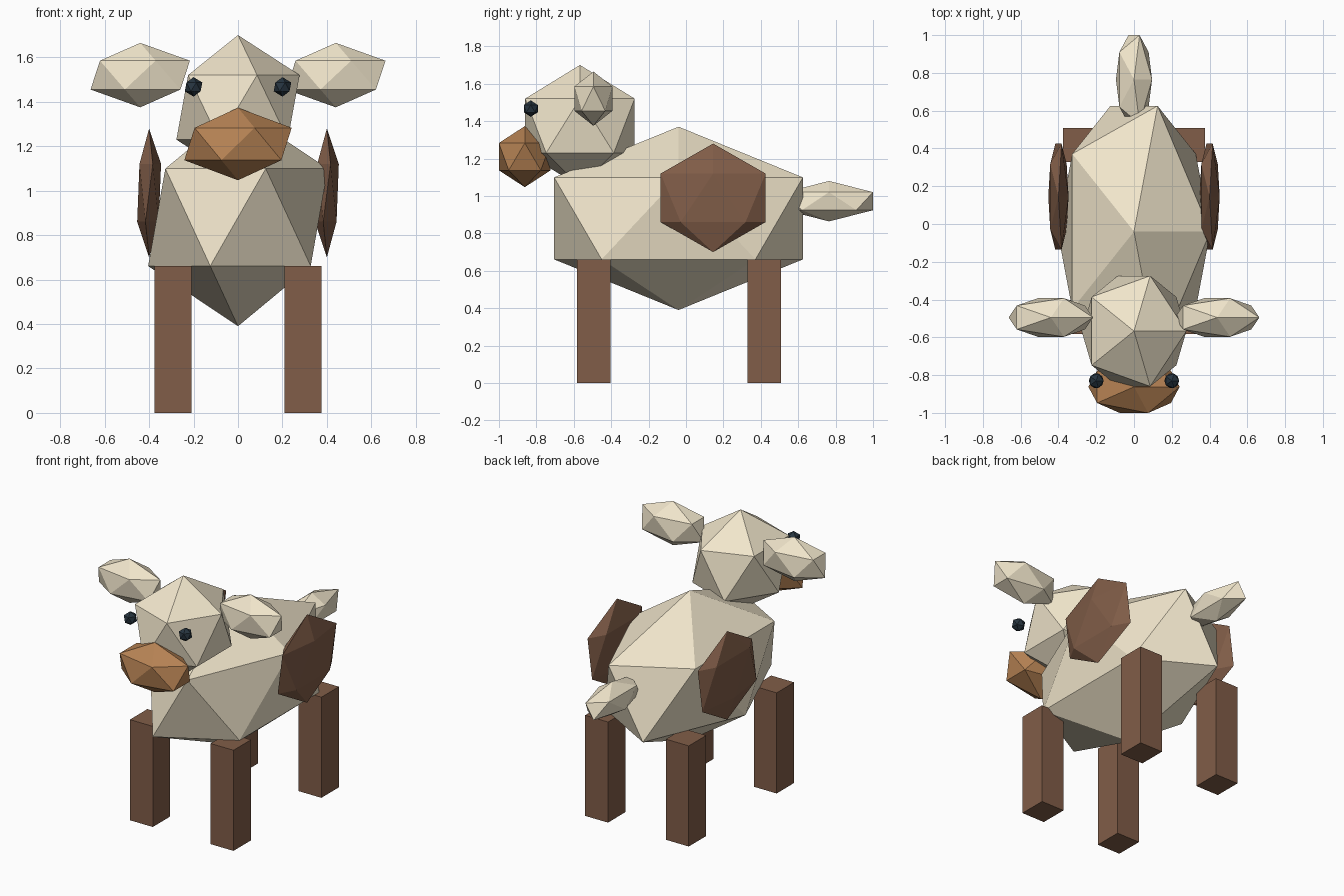
import bpy

if "Cube" in bpy.data.objects:
    bpy.data.objects.remove(bpy.data.objects["Cube"])


def material(name, rgb):
    m = bpy.data.materials.new(name)
    m.diffuse_color = (*rgb, 1)
    m.use_nodes = True
    m.node_tree.nodes["Principled BSDF"].inputs["Base Color"].default_value = m.diffuse_color
    return m


CREAM = material("cream", (0.88, 0.79, 0.60))
BROWN = material("brown", (0.22, 0.11, 0.065))
TAN = material("tan", (0.48, 0.23, 0.09))
DARK = material("dark", (0.02, 0.035, 0.05))


def finish(name, scale, mat):
    ob = bpy.context.object
    ob.name = name
    ob.scale = scale
    ob.data.materials.append(mat)
    bpy.ops.object.transform_apply(location=False, rotation=False, scale=True)
    return ob


def blob(name, loc, radii, mat):
    """Stretched 20-sided ball."""
    bpy.ops.mesh.primitive_ico_sphere_add(subdivisions=1, radius=1, location=loc)
    return finish(name, radii, mat)


def block(name, loc, size, mat):
    bpy.ops.mesh.primitive_cube_add(size=1, location=loc)
    return finish(name, size, mat)


# Body, head, muzzle and tail
blob("body", (0, -0.04, 0.88), (0.452, 0.782, 0.49), CREAM)
blob("head", (0, -0.567, 1.375), (0.31, 0.344, 0.325), CREAM)
blob("muzzle", (0, -0.862, 1.21), (0.27, 0.163, 0.163), TAN)
blob("tail", (0, 0.765, 0.972), (0.107, 0.276, 0.108), CREAM)

# Paired parts
for side, s in (("left", -1), ("right", 1)):
    blob(f"{side}_ear", (s * 0.44, -0.495, 1.52), (0.25, 0.12, 0.145), CREAM)
    blob(f"{side}_eye", (s * 0.2, -0.83, 1.467), (0.044, 0.044, 0.044), DARK)
    blob(f"{side}_flank_patch", (s * 0.4, 0.145, 0.99), (0.06, 0.33, 0.29), BROWN)
    for end, y in (("front", -0.493), ("back", 0.418)):
        block(f"{end}_{side}_leg", (s * 0.293, y, 0.33), (0.166, 0.181, 0.66), BROWN)
